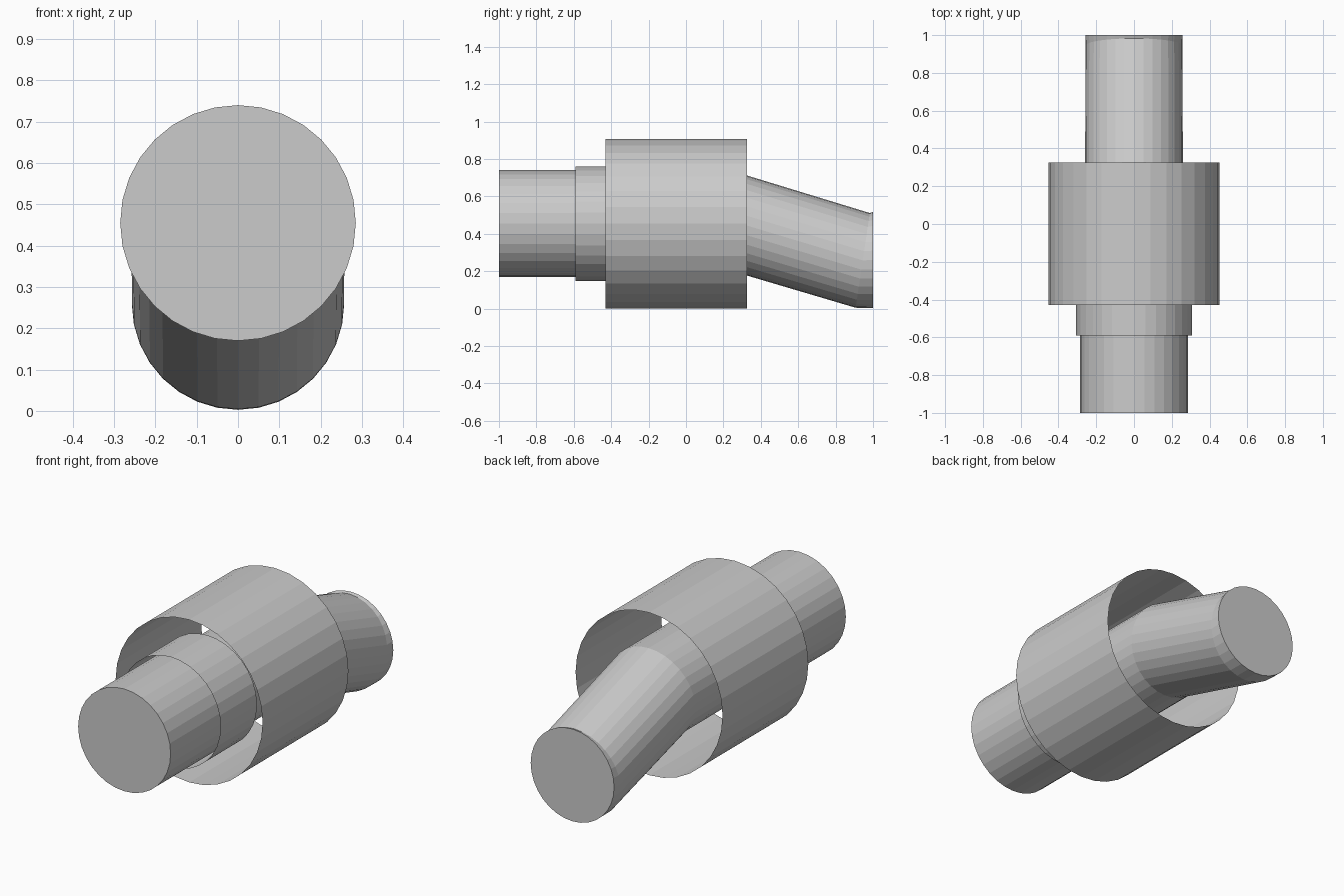
import bpy, bmesh, math

if "Cube" in bpy.data.objects:
    bpy.data.objects.remove(bpy.data.objects["Cube"])

SIDES = 32
AXIS_Z = 0.455


def tube(name, stations, cap_start=False, cap_end=False):
    """Loft rings along y; each station is (y, z, radius, tilt)."""
    bm = bmesh.new()
    rings = []
    for y, z, r, tilt in stations:
        ring = []
        for i in range(SIDES):
            a = 2 * math.pi * i / SIDES
            up = r * math.cos(a)
            ring.append(bm.verts.new((r * math.sin(a),
                                      y + up * math.sin(tilt),
                                      z + up * math.cos(tilt))))
        rings.append(ring)
    for r0, r1 in zip(rings, rings[1:]):
        for i in range(SIDES):
            j = (i + 1) % SIDES
            bm.faces.new((r0[i], r1[i], r1[j], r0[j]))
    if cap_start:
        bm.faces.new(rings[0])
    if cap_end:
        bm.faces.new(list(reversed(rings[-1])))
    mesh = bpy.data.meshes.new(name)
    bm.to_mesh(mesh)
    bm.free()
    obj = bpy.data.objects.new(name, mesh)
    bpy.context.collection.objects.link(obj)
    return obj


# Open outer sleeve
tube("outer_sleeve", [(-0.43, AXIS_Z, 0.453, 0), (0.325, AXIS_Z, 0.453, 0)])

# Thin open collar around the front pipe
tube("collar", [(-0.59, AXIS_Z, 0.306, 0), (-0.27, AXIS_Z, 0.306, 0)])

# Front pipe, closed at its front end
tube("front_pipe", [(-1, AXIS_Z, 0.285, 0), (-0.33, AXIS_Z, 0.285, 0)], cap_start=True)

# Rear pipe, bending down and levelling out, closed at its rear end
tube("rear_pipe", [(-0.33, AXIS_Z, 0.257, 0),
                   (0.29, AXIS_Z, 0.259, 0.148),
                   (0.945, 0.258, 0.256, 0.148),
                   (1.0, 0.26, 0.257, 0)], cap_end=True)
